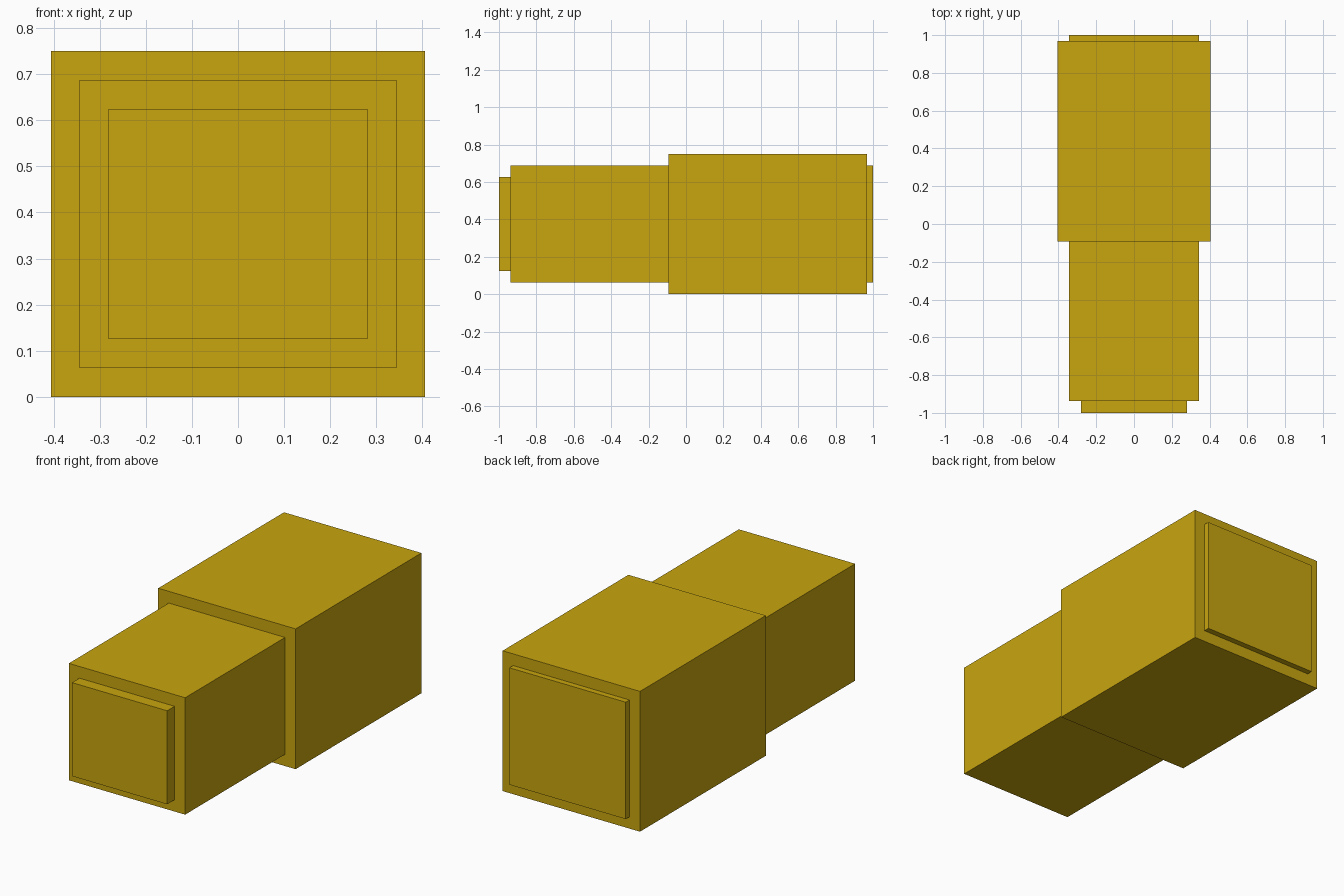
import bpy

if "Cube" in bpy.data.objects:
    bpy.data.objects.remove(bpy.data.objects["Cube"])

# Single flat colour
gold = bpy.data.materials.new("mustard_gold")
gold.diffuse_color = (0.578, 0.376, 0.0045, 1.0)
gold.use_nodes = True
gold.node_tree.nodes["Principled BSDF"].inputs["Base Color"].default_value = gold.diffuse_color


def box(name, half_width, y0, y1, z0, z1):
    """Axis-aligned box, centred on x = 0."""
    bpy.ops.mesh.primitive_cube_add(size=1, location=(0, (y0 + y1) / 2, (z0 + z1) / 2))
    ob = bpy.context.object
    ob.name = name
    ob.scale = (2 * half_width, y1 - y0, z1 - z0)
    bpy.ops.object.transform_apply(location=False, rotation=False, scale=True)
    ob.data.materials.append(gold)
    return ob


# Wide rear sleeve, narrower front section, and the raised end plates
box("rear_body", 0.40625, -0.09375, 0.96875, 0.0, 0.75)
box("front_body", 0.34375, -0.9375, -0.09375, 0.0625, 0.6875)
box("front_plate", 0.28125, -1.0, -0.9375, 0.125, 0.625)
box("rear_plate", 0.34375, 0.96875, 1.0, 0.0625, 0.6875)
